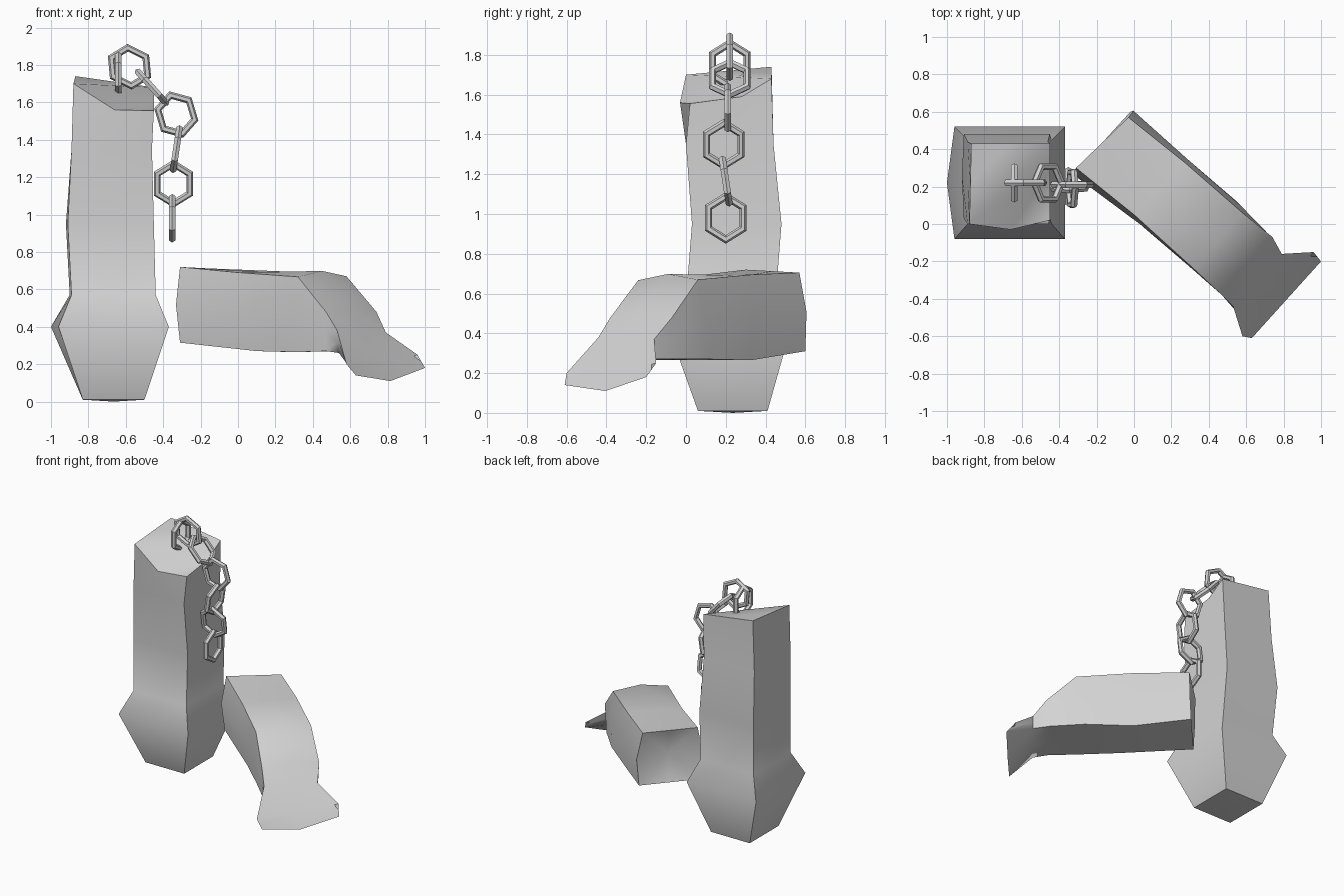
import bpy
import bmesh
from math import radians
from mathutils import Matrix, Vector

default = bpy.data.objects.get("Cube")
if default:
    bpy.data.objects.remove(default, do_unlink=True)

stone = bpy.data.materials.new("weathered_grey")
stone.use_nodes = True
GREY = (0.65, 0.65, 0.65, 1)
stone.diffuse_color = GREY
stone.node_tree.nodes["Principled BSDF"].inputs["Base Color"].default_value = GREY


def mid(a, b, offset=(0, 0, 0)):
    return (Vector(a) + Vector(b)) / 2 + Vector(offset)


def loft(name, rings, end_faces, dent=None):
    """Skin a stack of equal rings; end_faces index into the last ring."""
    bm = bmesh.new()
    rows = [[bm.verts.new(p) for p in ring] for ring in rings]
    n = len(rows[0])
    for low, high in zip(rows, rows[1:]):
        for i in range(n):
            j = (i + 1) % n
            bm.faces.new((low[i], low[j], high[j], high[i]))
    # Start cap fans out from a centre point
    centre = sum((v.co for v in rows[0]), Vector()) / n
    hub = bm.verts.new(centre + Vector(dent))
    for i in range(n):
        bm.faces.new((rows[0][i], hub, rows[0][(i + 1) % n]))
    for face in end_faces:
        bm.faces.new([rows[-1][i] for i in face])
    bmesh.ops.recalc_face_normals(bm, faces=bm.faces)
    mesh = bpy.data.meshes.new(name)
    bm.to_mesh(mesh)
    bm.free()
    obj = bpy.data.objects.new(name, mesh)
    bpy.context.collection.objects.link(obj)
    mesh.materials.append(stone)
    bpy.ops.object.select_all(action="DESELECT")
    obj.select_set(True)
    bpy.context.view_layer.objects.active = obj
    bpy.ops.object.shade_smooth_by_angle(angle=radians(57))
    return obj


# Standing post: square sections with slightly bowed sides
def post_ring(z, x0, x1, y0, y1, bow):
    fl, fr, br, bl = [(x, y, z) for x, y in ((x0, y0), (x1, y0), (x1, y1), (x0, y1))]
    return [fl, mid(fl, fr), fr, mid(fr, br), br, mid(br, bl), bl,
            mid(bl, fl, (-bow, 0, 0))]


post_rings = [post_ring(*level) for level in (
    (0.01, -0.83, -0.5, 0.06, 0.41, 0),
    (0.4, -0.96, -0.37, -0.08, 0.52, 0.04),
    (0.57, -0.89, -0.44, 0, 0.45, 0.01),
    (0.95, -0.91, -0.45, 0.03, 0.48, 0.01),
    (1.35, -0.89, -0.46, 0, 0.44, 0),
)]
# Broken slanting top
fl, fr = (-0.88, 0, 1.7), (-0.45, 0.02, 1.555)
br, bl = (-0.45, 0.43, 1.68), (-0.87, 0.43, 1.74)
post_rings.append([fl, (-0.66, -0.03, 1.56), fr, (-0.45, 0.28, 1.59),
                   br, mid(br, bl), bl, mid(bl, fl)])
loft("standing_post", post_rings, [(1, 2, 3), (0, 1, 3, 4), (0, 4, 5, 6, 7)],
     dent=(0, 0, -0.01))


# Fallen piece: sections given by four corners, with bowed sides
def beam_ring(tf, tb, bb, bf, bow, lift, drop):
    out = (Vector(tb) - Vector(tf))
    out.z = 0
    out = out.normalized() * bow
    return [tf, mid(tf, tb, (0, 0, lift)), tb, mid(tb, bb, out),
            bb, mid(bb, bf, (0, 0, -drop)), bf, mid(bf, tf, -out)]


beam_rings = [beam_ring(*section) for section in (
    ((-0.31, 0.3, 0.72), (-0.03, 0.57, 0.705), (-0.02, 0.6, 0.31), (-0.31, 0.28, 0.315), 0.03, 0, 0),
    ((0, 0.05, 0.69), (0.27, 0.33, 0.695), (0.28, 0.33, 0.265), (0.1, -0.03, 0.27), 0.02, 0, 0),
    ((0.32, -0.24, 0.667), (0.58, 0.06, 0.67), (0.55, 0.12, 0.27), (0.32, -0.23, 0.265), 0.01, 0.03, 0),
    ((0.47, -0.38, 0.48), (0.74, -0.07, 0.48), (0.72, -0.06, 0.27), (0.47, -0.38, 0.27), 0, 0.02, 0),
    ((0.53, -0.44, 0.38), (0.79, -0.16, 0.37), (0.79, -0.16, 0.27), (0.54, -0.46, 0.26), 0, 0, 0),
    ((0.58, -0.6, 0.2), (0.96, -0.15, 0.25), (1, -0.2, 0.18), (0.63, -0.61, 0.14), 0, 0, 0.05),
)]
loft("fallen_post_piece", beam_rings, [(0, 1, 5, 6, 7), (1, 2, 3, 4, 5)],
     dent=(0.05, -0.05, 0))


# Hanging chain of six-sided links: centre, long direction, facing direction
def chain_link(index, centre, along, facing):
    x = Vector(along).normalized()
    z = Vector(facing)
    z = (z - x * z.dot(x)).normalized()
    turn = Matrix((x, z.cross(x), z)).transposed().to_4x4()
    bpy.ops.mesh.primitive_torus_add(major_segments=6, minor_segments=6,
                                     major_radius=0.1, minor_radius=0.02)
    link = bpy.context.object
    link.name = f"chain_link_{index}"
    link.data.transform(Matrix.Translation(centre) @ turn @ Matrix.Diagonal((1.08, 1, 1, 1)))
    link.data.materials.append(stone)


SIDE, FRONT = (1, 0, 0), (0, 1, 0)
links = (
    ((-0.64, 0.22, 1.75), (0, 0, 1), SIDE),
    ((-0.58, 0.22, 1.79), (1, 0, -0.5), FRONT),
    ((-0.46, 0.22, 1.68), (0.9, 0, -1), SIDE),
    ((-0.33, 0.21, 1.535), (0.3, 0, -1), FRONT),
    ((-0.33, 0.19, 1.35), (-0.15, 0, -1), SIDE),
    ((-0.345, 0.2, 1.165), (0, 0.15, -1), FRONT),
    ((-0.352, 0.2, 0.98), (0, 0, -1), SIDE),
)
for number, spec in enumerate(links, 1):
    chain_link(number, *spec)
